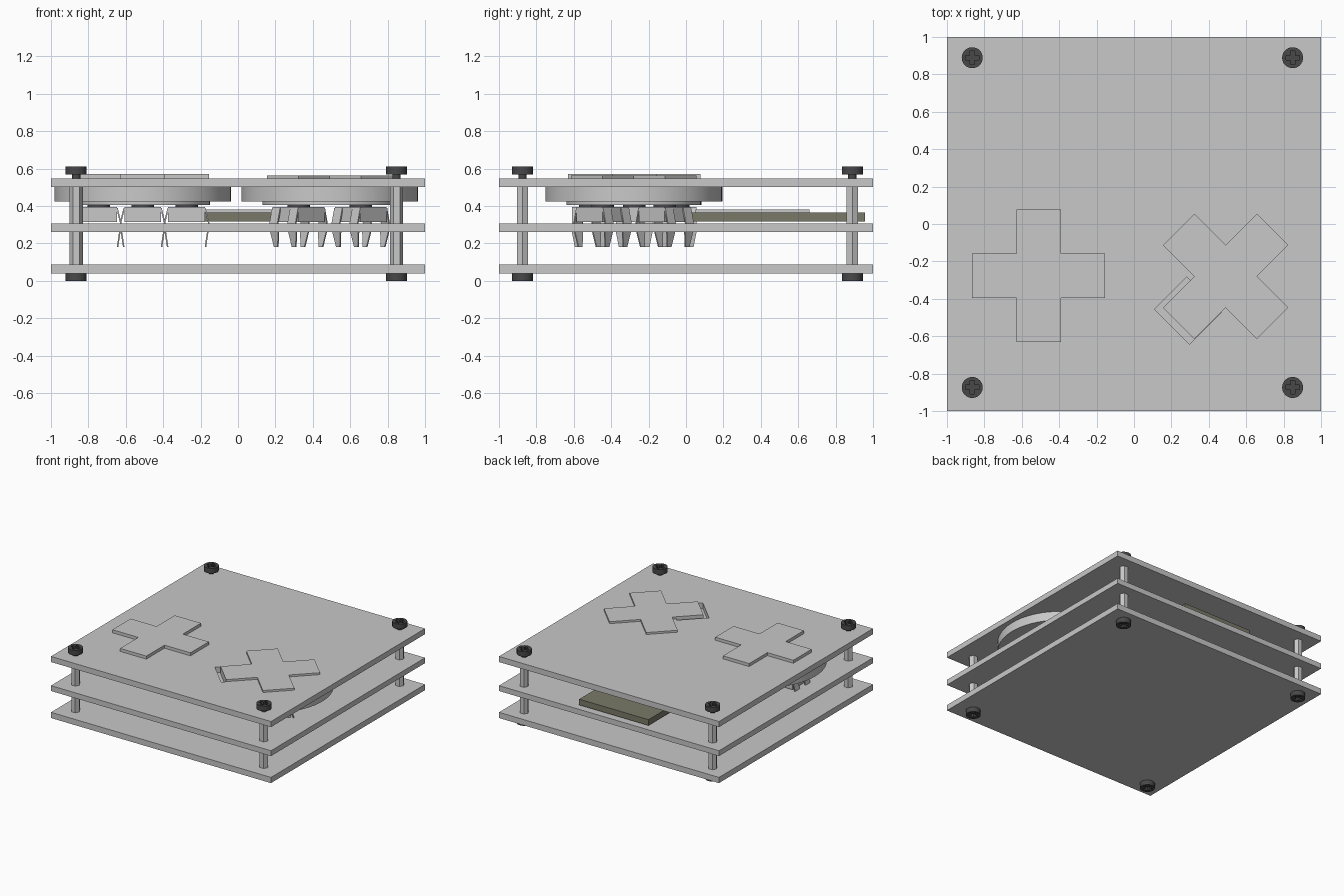
import bpy, bmesh, math
from mathutils import Matrix, Vector

if "Cube" in bpy.data.objects:
    bpy.data.objects.remove(bpy.data.objects["Cube"])


def material(name, rgb):
    m = bpy.data.materials.new(name)
    m.diffuse_color = (*rgb, 1)
    m.use_nodes = True
    m.node_tree.nodes["Principled BSDF"].inputs["Base Color"].default_value = m.diffuse_color
    return m


GREY = material("light_grey", (0.58, 0.58, 0.58))
DARK = material("dark_grey", (0.065, 0.065, 0.065))
OLIVE = material("olive_grey", (0.19, 0.19, 0.14))


def add(name, bm, mat, place=Matrix()):
    bmesh.ops.recalc_face_normals(bm, faces=bm.faces)
    me = bpy.data.meshes.new(name)
    bm.to_mesh(me)
    bm.free()
    me.materials.append(mat)
    ob = bpy.data.objects.new(name, me)
    bpy.context.collection.objects.link(ob)
    ob.matrix_world = place
    return ob


def prism(bm, pts, z0, z1):
    """Extrude a flat outline from z0 up to z1."""
    f = bm.faces.new([bm.verts.new((x, y, z0)) for x, y in pts])
    ext = bmesh.ops.extrude_face_region(bm, geom=[f])["geom"]
    bmesh.ops.translate(bm, vec=(0, 0, z1 - z0),
                        verts=[v for v in ext if isinstance(v, bmesh.types.BMVert)])
    return bm


def rect(x0, x1, y0, y1):
    return [(x0, y0), (x1, y0), (x1, y1), (x0, y1)]


def ngon(r, n, start=0.0):
    return [(r * math.cos(start + 2 * math.pi * i / n),
             r * math.sin(start + 2 * math.pi * i / n)) for i in range(n)]


def plus(w, l):
    return [(-w, -l), (w, -l), (w, -w), (l, -w), (l, w), (w, w),
            (w, l), (-w, l), (-w, w), (-l, w), (-l, -w), (-w, -w)]


def smooth(ob):
    bpy.ops.object.select_all(action='DESELECT')
    ob.select_set(True)
    bpy.context.view_layer.objects.active = ob
    bpy.ops.object.shade_smooth_by_angle(angle=math.radians(30))


def cut(ob, cutter):
    """Boolean difference, applied, removing the cutter."""
    cutter.hide_render = True
    mod = ob.modifiers.new("cut", 'BOOLEAN')
    mod.operation, mod.object, mod.solver = 'DIFFERENCE', cutter, 'EXACT'
    bpy.context.view_layer.update()
    dg = bpy.context.evaluated_depsgraph_get()
    me = bpy.data.meshes.new_from_object(ob.evaluated_get(dg))
    ob.modifiers.clear()
    ob.data = me
    bpy.data.objects.remove(cutter)


# three stacked plates
plates = {}
for name, z0, z1 in (("bottom_plate", 0.04, 0.087), ("middle_plate", 0.262, 0.306),
                     ("top_plate", 0.50, 0.546)):
    plates[name] = add(name, prism(bmesh.new(), rect(-1, 1, -1, 1), z0, z1), GREY)

# offset slot in the top plate beside the turned pad
turned = Matrix.Translation((0.49, -0.28, 0)) @ Matrix.Rotation(math.radians(45), 4, 'Z')
cut(plates["top_plate"],
    add("slot_cutter", prism(bmesh.new(), rect(-0.393, -0.15, -0.12, 0.145), 0.45, 0.6),
        DARK, turned))

# screw head with a cross recess, shared by all screws
head = add("screw_head", prism(bmesh.new(), ngon(0.056, 32), 0, 0.042), DARK)
cut(head, add("recess_cutter", prism(bmesh.new(), plus(0.012, 0.036), 0.018, 0.06), DARK))
smooth(head)
head_mesh = head.data
bpy.data.objects.remove(head)

# corner screws and hexagonal spacers
for i, (x, y) in enumerate((x, y) for x in (-0.865, 0.848) for y in (-0.874, 0.889)):
    at = Matrix.Translation((x, y, 0))
    for name, m in (("top", Matrix.Translation((0, 0, 0.568))),
                    ("bottom", Matrix.Translation((0, 0, 0.042))
                     @ Matrix.Rotation(math.pi, 4, 'X'))):
        ob = bpy.data.objects.new(f"{name}_screw_{i}", head_mesh)
        bpy.context.collection.objects.link(ob)
        ob.matrix_world = at @ m
    smooth(add(f"screw_shaft_{i}", prism(bmesh.new(), ngon(0.022, 16), 0.54, 0.57), DARK, at))
    bm = bmesh.new()
    prism(bm, ngon(0.035, 6), 0.087, 0.262)
    prism(bm, ngon(0.035, 6), 0.306, 0.50)
    add(f"spacer_{i}", bm, GREY, at)


def switch_mesh(bm, at):
    """Square switch body with four kinked, tapering legs."""
    first = len(bm.verts)
    prism(bm, rect(-0.098, 0.098, -0.098, 0.098), 0.315, 0.395)
    for sx in (-1, 1):
        for sy in (-1, 1):
            rings = []
            for x, z, w in ((0.098, 0.39, 0.03), (0.118, 0.31, 0.03),
                            (0.113, 0.26, 0.03), (0.101, 0.18, 0.014)):
                rings.append([bm.verts.new((sx * (x + dx), sy * 0.068 + dy, z))
                              for dx, dy in ((-0.004, -w), (0.004, -w), (0.004, w), (-0.004, w))])
            for a, b in zip(rings, rings[1:]):
                for k in range(4):
                    bm.faces.new((a[k], a[(k + 1) % 4], b[(k + 1) % 4], b[k]))
            bm.faces.new(rings[0])
            bm.faces.new(rings[-1])
    bm.verts.ensure_lookup_table()
    bmesh.ops.translate(bm, vec=at, verts=bm.verts[first:])


# two direction pads: cross, flange disc, lower step, four switches with plungers
for side, place, top in (("left", Matrix.Translation((-0.51, -0.277, 0)), 0.571),
                         ("right", turned, 0.562)):
    add(f"{side}_pad_cross", prism(bmesh.new(), plus(0.119, 0.355), 0.49, top), GREY, place)
    smooth(add(f"{side}_pad_flange", prism(bmesh.new(), ngon(0.472, 64), 0.425, 0.50),
               GREY, place))
    smooth(add(f"{side}_pad_step", prism(bmesh.new(), ngon(0.36, 64), 0.405, 0.43),
               GREY, place))
    body = bmesh.new()
    for k in range(4):
        off = Vector((0.235 * math.cos(k * math.pi / 2), 0.235 * math.sin(k * math.pi / 2), 0))
        switch_mesh(body, off)
        smooth(add(f"{side}_plunger_{k}", prism(bmesh.new(), ngon(0.06, 24), 0.39, 0.41),
                   DARK, place @ Matrix.Translation(off)))
    add(f"{side}_switches", body, GREY, place)

# controller block on the middle plate with a thin cover
add("controller_block", prism(bmesh.new(), rect(-0.33, 0.30, 0.03, 0.958), 0.318, 0.366), OLIVE)
add("controller_cover", prism(bmesh.new(), rect(-0.25, 0.22, 0.05, 0.66), 0.366, 0.38), GREY)
